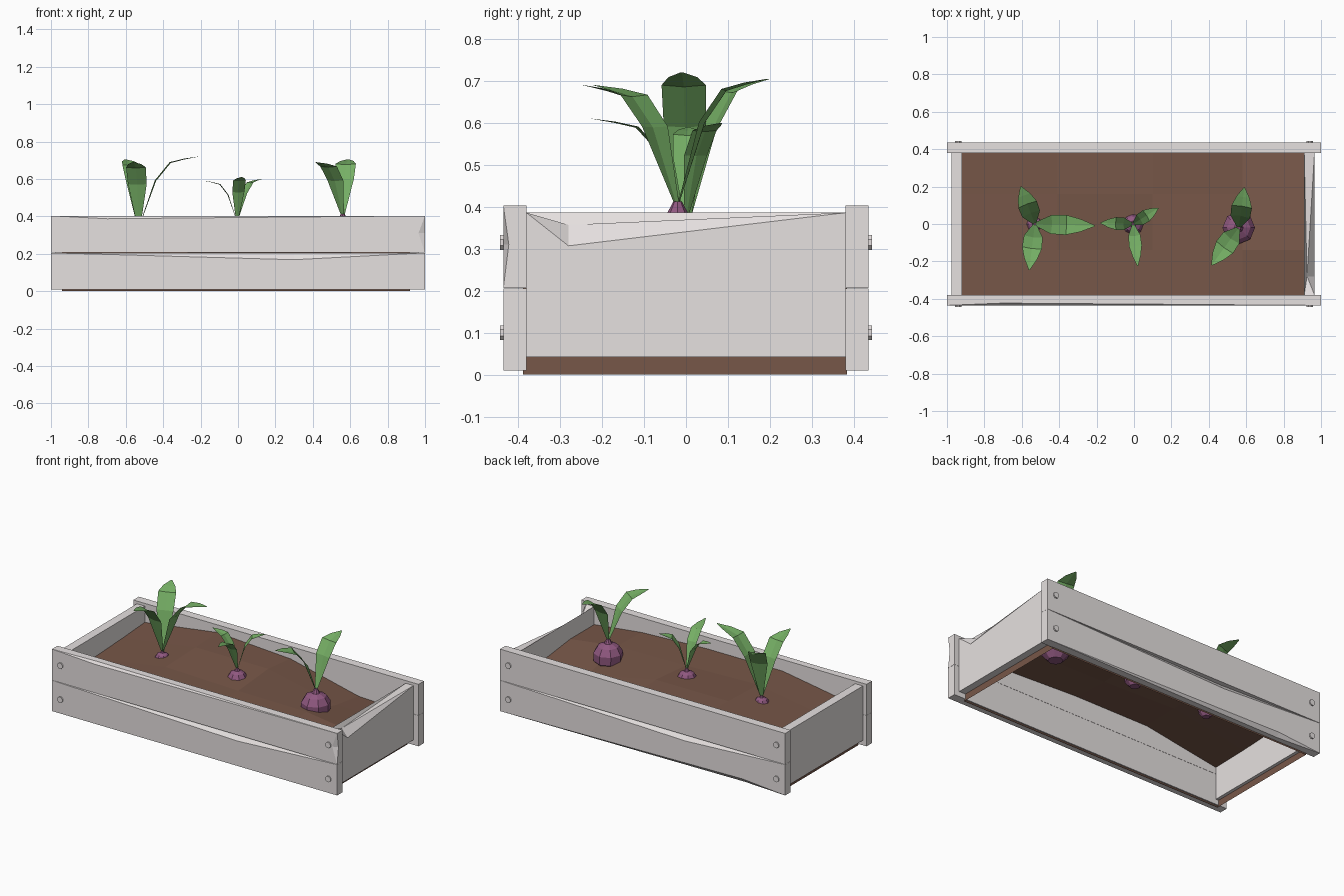
import bpy, bmesh, math
from mathutils import Vector

if "Cube" in bpy.data.objects:
    bpy.data.objects.remove(bpy.data.objects["Cube"])


def material(name, rgb):
    m = bpy.data.materials.new(name)
    m.diffuse_color = (*rgb, 1)
    m.use_nodes = True
    m.node_tree.nodes["Principled BSDF"].inputs["Base Color"].default_value = m.diffuse_color
    return m


WOOD = material("grey wood", (0.79, 0.75, 0.745))
SOIL = material("brown soil", (0.185, 0.095, 0.065))
LEAF = material("leaf green", (0.18, 0.43, 0.13))
ROOT = material("beet purple", (0.285, 0.1, 0.22))


def make(name, verts, faces, mat):
    me = bpy.data.meshes.new(name)
    me.from_pydata([tuple(v) for v in verts], [], faces)
    bm = bmesh.new()
    bm.from_mesh(me)
    bmesh.ops.recalc_face_normals(bm, faces=bm.faces)
    bm.to_mesh(me)
    bm.free()
    me.materials.append(mat)
    ob = bpy.data.objects.new(name, me)
    bpy.context.collection.objects.link(ob)
    return ob


# Box whose edges can carry a knocked-out chip.
# chips: {(a, b): (position along edge, {axis: depth})}, corner bits are x=1 y=2 z=4
QUADS = [(0, 2, 6, 4), (1, 3, 7, 5), (0, 1, 5, 4), (2, 3, 7, 6), (0, 1, 3, 2), (4, 5, 7, 6)]


def board(name, lo, hi, chips={}):
    verts = [Vector([(hi if i >> k & 1 else lo)[k] for k in range(3)]) for i in range(8)]
    faces, cut = [], {}
    for q in QUADS:
        loop = []
        for i, a in enumerate(q):
            b = q[(i + 1) % 4]
            loop.append(a)
            key = (min(a, b), max(a, b))
            if key in chips:
                t, depth = chips[key]
                p = verts[key[0]].lerp(verts[key[1]], t)
                # move inward along the axis that lies in this face
                axis = next(k for k in depth if len({c >> k & 1 for c in q}) == 2)
                p[axis] += depth[axis] * (-1 if key[0] >> axis & 1 else 1)
                verts.append(p)
                loop.append(len(verts) - 1)
                cut.setdefault(key, []).append(len(verts) - 1)
        faces.append(loop)
    for (a, b), (p, q) in cut.items():
        faces += [(a, p, q), (b, q, p)]
    return make(name, verts, faces, WOOD)


# Long side planks, two high on each side
board("front_lower_plank", (-1, -0.435, 0.01), (1, -0.38, 0.205),
      {(4, 5): (0.65, {2: 0.037, 1: 0.03})})
board("front_upper_plank", (-1, -0.435, 0.206), (1, -0.38, 0.403),
      {(4, 5): (0.15, {2: 0.016, 1: 0.012}), (1, 5): (0.53, {0: 0.035, 1: 0.013})})
board("back_upper_plank", (-1, 0.38, 0.206), (1, 0.435, 0.403))
board("back_lower_plank", (-1, 0.38, 0.01), (1, 0.435, 0.205),
      {(6, 7): (0.35, {2: 0.037, 1: 0.03}), (2, 3): (0.15, {2: 0.025, 1: 0.02})})

# End boards, the right one split down from its outer top edge
board("left_end_board", (-0.975, -0.38, 0.042), (-0.92, 0.38, 0.386))
rv = [(x, y, z) for x in (0.91, 0.965)
      for y, z in ((-0.38, 0.042), (0.38, 0.042), (0.38, 0.386), (-0.38, 0.386))]
rv += [(0.965, -0.28, 0.307), (0.925, -0.28, 0.357)]
make("right_end_board", rv, [(0, 1, 2, 3), (4, 5, 6, 8, 7), (0, 1, 5, 4), (1, 2, 6, 5), (3, 0, 4, 7),
                             (2, 3, 9), (2, 9, 6), (3, 7, 9), (7, 8, 9), (8, 6, 9)], WOOD)

# Bolts
for side in (-1, 1):
    for x in (-0.94, 0.94):
        for z in (0.1, 0.315):
            ring = [(x + 0.019 * math.cos(i * math.pi / 4 + 0.39),
                     z + 0.019 * math.sin(i * math.pi / 4 + 0.39)) for i in range(8)]
            vs = [(u, side * y, w) for y in (0.425, 0.443) for u, w in ring]
            fs = [(i, (i + 1) % 8, (i + 1) % 8 + 8, i + 8) for i in range(8)]
            make("bolt", vs, fs + [tuple(range(8)), tuple(range(8, 16))], WOOD)

# Soil: uneven top with a skirt to the floor, open underneath
xs = [-0.94, -0.41, 0.1, 0.58, 0.92]
ys = [-0.388, -0.14, 0.16, 0.384]
heights = [(0.245, 0.25, 0.265, 0.28), (0.33, 0.335, 0.345, 0.355), (0.33, 0.32, 0.345, 0.325),
           (0.31, 0.315, 0.245, 0.215), (0.27, 0.27, 0.235, 0.20)]
vs = [(x, y, heights[i][j]) for i, x in enumerate(xs) for j, y in enumerate(ys)]
fs = [(i * 4 + j, i * 4 + j + 4, i * 4 + j + 5, i * 4 + j + 1) for i in range(4) for j in range(3)]
rim = [0, 4, 8, 12, 16, 17, 18, 19, 15, 11, 7, 3, 2, 1]
n = len(vs)
vs += [(vs[i][0], vs[i][1], 0) for i in rim]
fs += [(rim[k], rim[(k + 1) % 14], n + (k + 1) % 14, n + k) for k in range(14)]
soil = make("soil", vs, fs, SOIL)
# top faces look upward
bm = bmesh.new()
bm.from_mesh(soil.data)
if sum(f.normal.z * f.calc_area() for f in bm.faces) < 0:
    bmesh.ops.reverse_faces(bm, faces=bm.faces)
bm.to_mesh(soil.data)
bm.free()


# Beet root: faceted turned profile with a small neck
def root(x, y, top, r):
    prof = [(0.12, 0), (0.28, -0.3), (0.72, -0.5), (1, -0.95), (0.97, -1.55), (0.5, -2.05)]
    vs = [(x + r * p * math.cos(k * math.pi / 4), y + r * p * math.sin(k * math.pi / 4), top + r * h)
          for p, h in prof for k in range(8)]
    fs = [(8 * j + k, 8 * j + (k + 1) % 8, 8 * j + (k + 1) % 8 + 8, 8 * j + k + 8)
          for j in range(5) for k in range(8)]
    make("beet_root", vs, fs + [tuple(range(8)), tuple(range(40, 48))], ROOT)


# Leaf: arching blade with a slightly folded midrib
def leaf(base, tip, width):
    base, tip = Vector(base), Vector(tip)
    d = tip - base
    flat = Vector((d.x, d.y, 0)).normalized()
    side = Vector((-d.y, d.x, 0)).normalized()
    vs = []
    for s, h, w in [(0, 0, 0.15), (0.27, 0.66, 0.95), (0.52, 0.92, 1),
                    (0.76, 0.97, 0.65), (1, 1, 0.06)]:
        p = base + Vector((d.x * s, d.y * s, d.z * h))
        fold = (flat * (1 - s) - Vector((0, 0, s))) * (0.16 * width * w)
        vs += [p - side * width * w, p + fold, p + side * width * w]
    fs = [(3 * i + k, 3 * i + k + 3, 3 * i + k + 4, 3 * i + k + 1) for i in range(4) for k in (0, 1)]
    make("leaf", vs, fs, LEAF)


# Three plants: position, root top, root radius, leaf width, leaf tips
plants = [
    ((-0.53, 0), 0.355, 0.045, 0.053,
     [(-0.21, -0.01, 0.72), (-0.56, -0.245, 0.69), (-0.605, 0.2, 0.705)]),
    ((-0.005, 0), 0.385, 0.058, 0.034,
     [(-0.18, 0.005, 0.59), (0.02, -0.225, 0.61), (0.13, 0.085, 0.60)]),
    ((0.56, -0.02), 0.412, 0.087, 0.055,
     [(0.59, 0.195, 0.705), (0.415, -0.22, 0.69)]),
]
for (x, y), top, r, w, tips in plants:
    root(x, y, top, r)
    for t in tips:
        leaf((x, y, top - 0.012), t, w)
